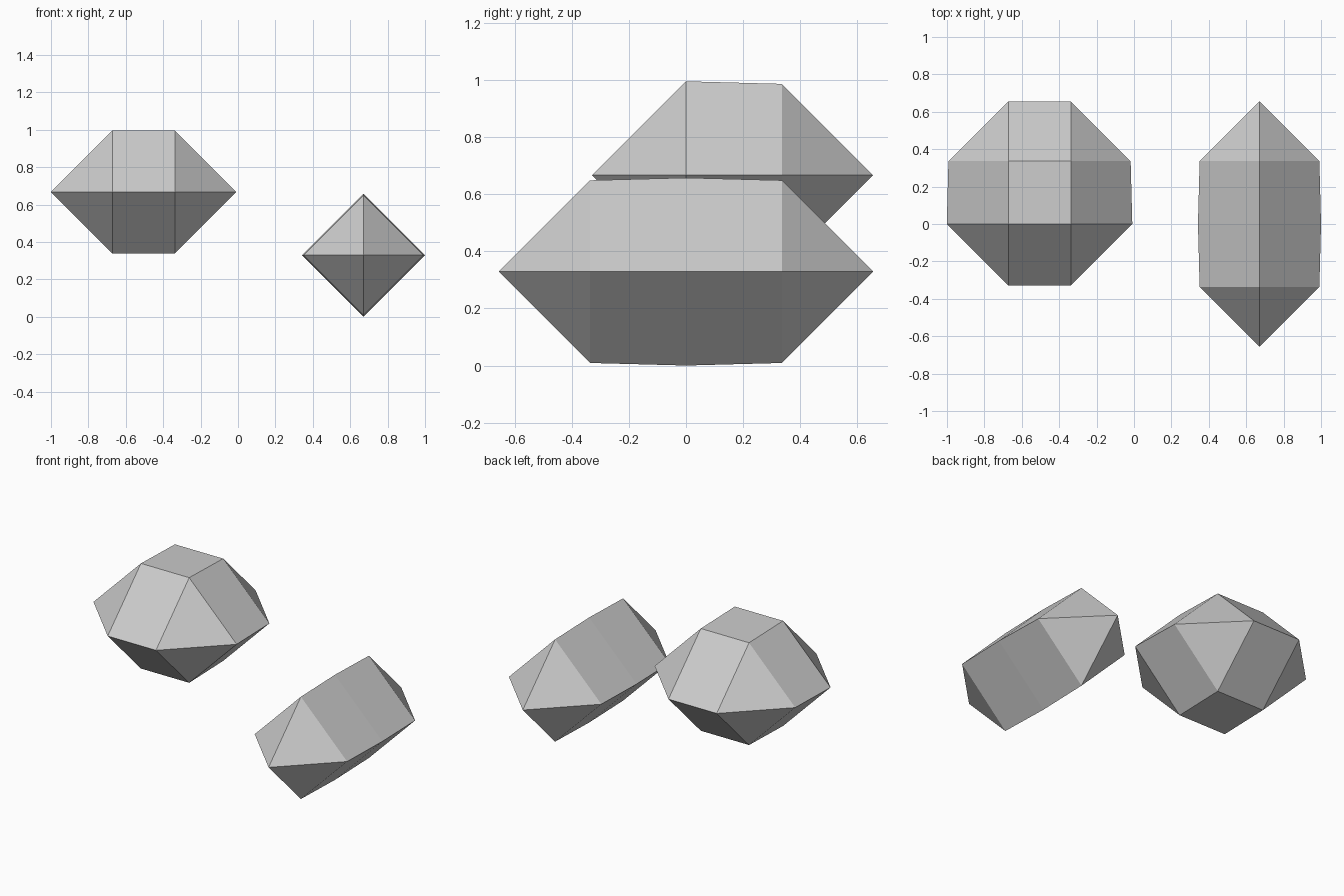
import bpy
import bmesh
from mathutils import Vector

cube = bpy.data.objects.get("Cube")
if cube:
    bpy.data.objects.remove(cube, do_unlink=True)

# One plain grey for both crystals
grey = bpy.data.materials.new("plain_grey")
grey.use_nodes = True
colour = (0.6, 0.6, 0.6, 1)
grey.diffuse_color = colour
for node in grey.node_tree.nodes:
    if node.type == "BSDF_PRINCIPLED":
        node.inputs["Base Color"].default_value = colour

STEP = 0.336        # distance between neighbouring cells
MID_REACH = 0.329   # tip length of cells at y = 0
END_REACH = 0.32    # tip length of the other cells


def crystal(name, cells):
    """Flat-faced hull wrapped around an octahedron at each cell."""
    bm = bmesh.new()
    for cell in cells:
        reach = MID_REACH if cell[1] == 0 else END_REACH
        for axis in range(3):
            for sign in (-1, 1):
                tip = Vector(cell)
                tip[axis] += sign * reach
                bm.verts.new(tip)
    bmesh.ops.convex_hull(bm, input=bm.verts)
    # Drop the tips swallowed by the hull, then merge flat triangles
    bmesh.ops.delete(bm, geom=[v for v in bm.verts if not v.link_faces],
                     context="VERTS")
    bmesh.ops.dissolve_limit(bm, angle_limit=0.005, verts=bm.verts,
                             edges=bm.edges)
    bmesh.ops.recalc_face_normals(bm, faces=bm.faces)
    mesh = bpy.data.meshes.new(name)
    bm.to_mesh(mesh)
    bm.free()
    mesh.materials.append(grey)
    obj = bpy.data.objects.new(name, mesh)
    bpy.context.collection.objects.link(obj)
    return obj


# Raised, wide crystal: two by two cells
crystal("wide_crystal", [(x, y, 0.667) for x in (-0.672, -0.338)
                         for y in (0, STEP)])

# Low, long crystal: three cells in a row from front to back
crystal("long_crystal", [(0.671, y, 0.329) for y in (-STEP, 0, STEP)])
